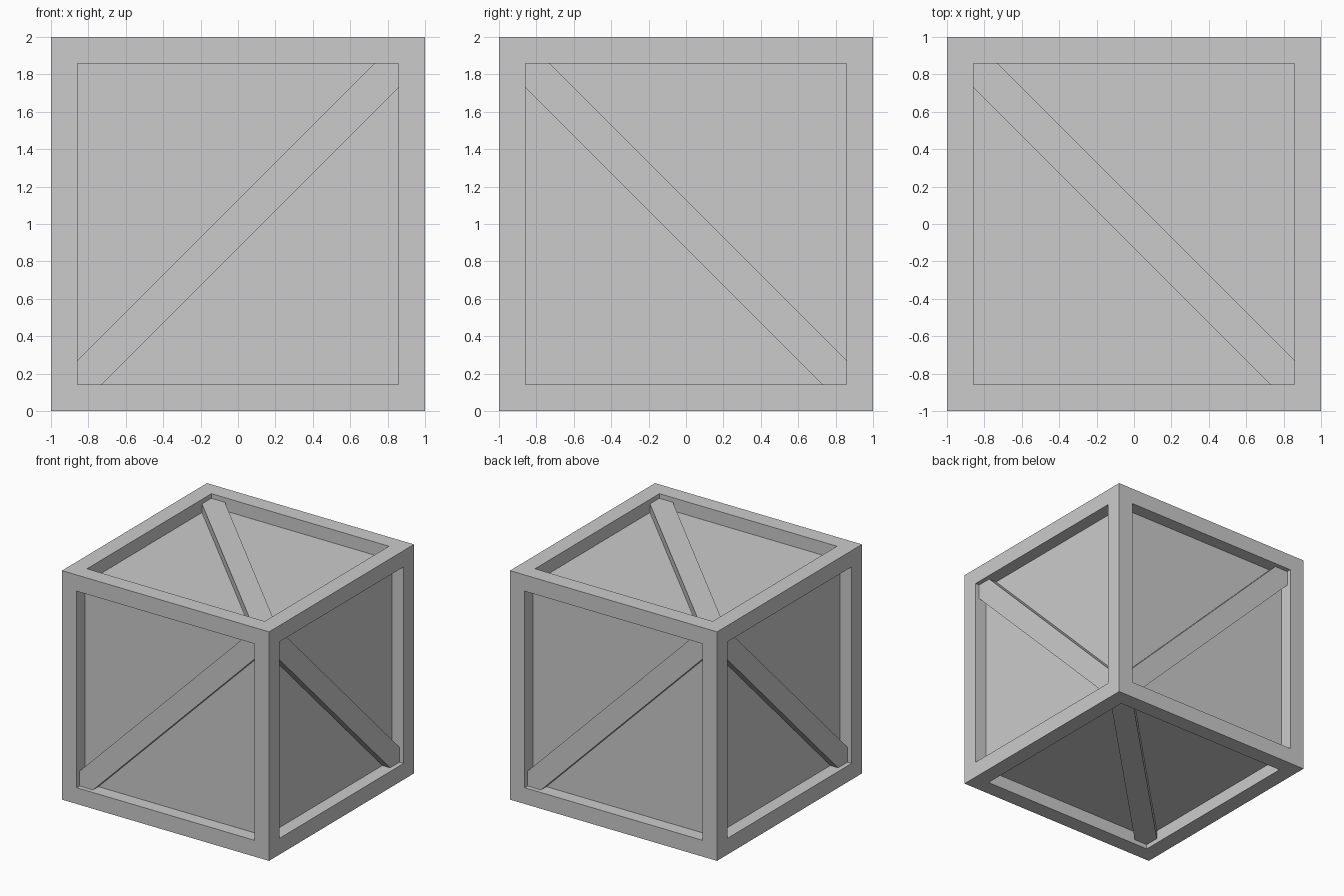
import bpy, bmesh
from math import pi
from mathutils import Matrix, Vector

if "Cube" in bpy.data.objects:
    bpy.data.objects.remove(bpy.data.objects["Cube"])

BORDER = 0.142         # width of the frame around each face
RECESS = 0.115         # depth of the sunken panels
BRACE_TOP = 0.04       # depth of the brace surface below the frame
BRACE_HALF = 0.13      # half width of the brace, measured along a frame edge


def add_object(name, bm):
    bmesh.ops.recalc_face_normals(bm, faces=bm.faces)
    mesh = bpy.data.meshes.new(name)
    bm.to_mesh(mesh)
    bm.free()
    obj = bpy.data.objects.new(name, mesh)
    bpy.context.collection.objects.link(obj)
    return obj


# Crate body: cube with every face inset, then sunk to leave a frame
bm = bmesh.new()
bmesh.ops.create_cube(bm, size=2, matrix=Matrix.Translation((0, 0, 1)))
panels = list(bm.faces)
bmesh.ops.inset_individual(bm, faces=panels, thickness=BORDER, use_even_offset=True)
for panel in panels:
    normal = panel.normal.copy()
    new = bmesh.ops.extrude_discrete_faces(bm, faces=[panel])["faces"][0]
    bmesh.ops.translate(bm, verts=new.verts, vec=-normal * RECESS)
add_object("crate_body", bm)


# Diagonal braces: six-sided boards with ends fitted into the frame corners
def add_brace(name, rotation):
    a = 1 - BORDER
    b = a - BRACE_HALF
    outline = [(-a, a), (-a, b), (b, -a), (a, -a), (a, -b), (-b, a)]
    bm = bmesh.new()
    face = bm.faces.new([bm.verts.new((x, y, 1 - RECESS)) for x, y in outline])
    top = bmesh.ops.extrude_face_region(bm, geom=[face], use_keep_orig=True)["geom"]
    verts = [v for v in top if isinstance(v, bmesh.types.BMVert)]
    bmesh.ops.translate(bm, verts=verts, vec=Vector((0, 0, RECESS - BRACE_TOP)))
    bm.transform(Matrix.Translation((0, 0, 1)) @ rotation)
    add_object(name, bm)


def rot(angle, axis):
    return Matrix.Rotation(angle, 4, axis)


upright = rot(pi / 2, 'X')
rising = upright @ rot(pi / 2, 'Z')
add_brace("top_brace", Matrix.Identity(4))
add_brace("bottom_brace", rot(pi, 'X'))
add_brace("front_brace", rising)
add_brace("back_brace", rot(pi, 'Z') @ rising)
add_brace("right_brace", rot(pi / 2, 'Z') @ upright)
add_brace("left_brace", rot(-pi / 2, 'Z') @ upright)
